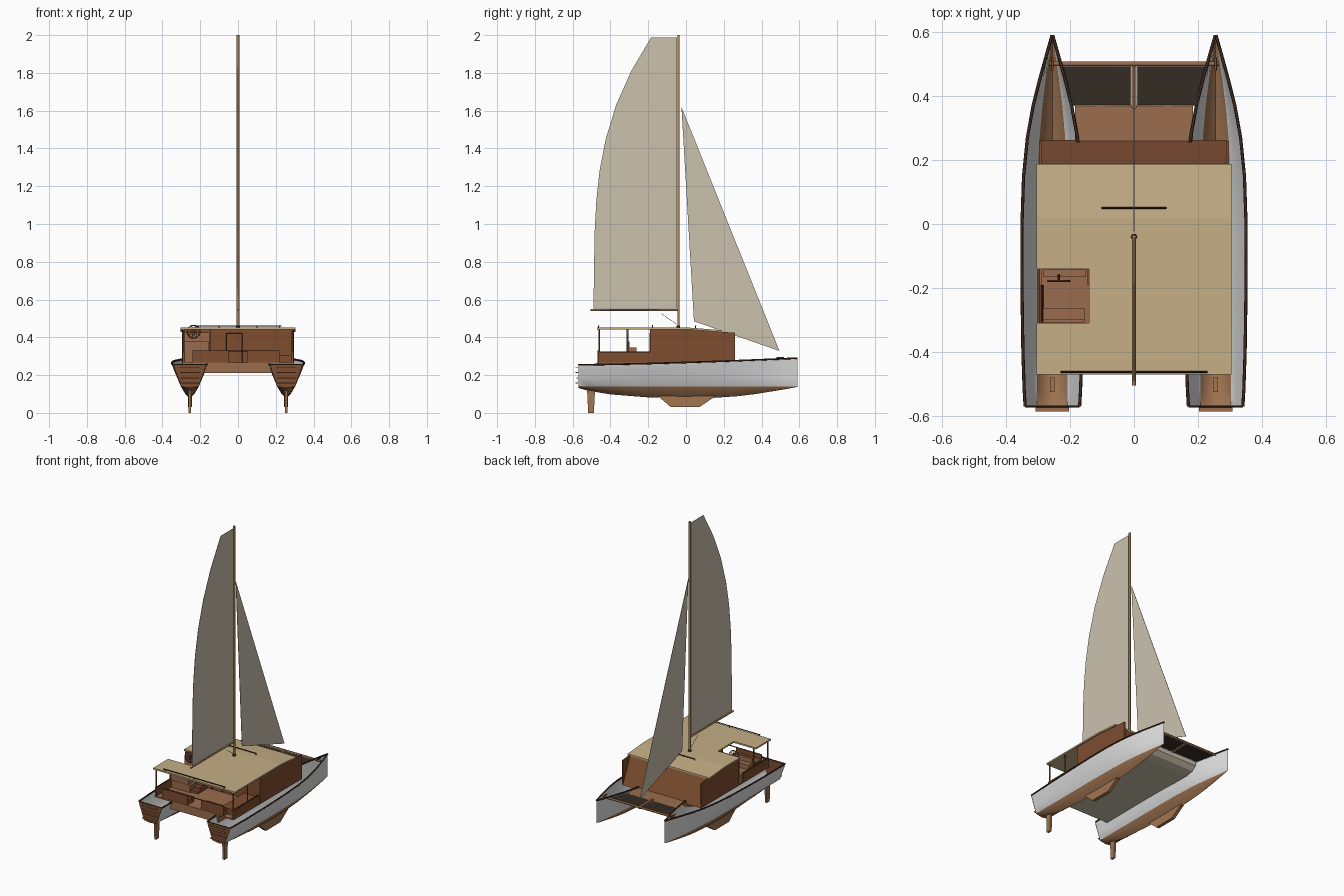
import bpy, bmesh, math
from mathutils import Vector

cube = bpy.data.objects.get("Cube")
if cube:
    bpy.data.objects.remove(cube)


def material(name, *rgb):
    m = bpy.data.materials.new(name)
    m.use_nodes = True
    m.diffuse_color = (*rgb, 1)
    m.node_tree.nodes["Principled BSDF"].inputs["Base Color"].default_value = (*rgb, 1)
    return m


WHITE = material("hull white", .76, .76, .76)
COPPER = material("bottom brown", .36, .18, .085)
WALL = material("red brown wood", .21, .075, .03)
DECK = material("deck brown", .32, .15, .075)
CREAM = material("roof cream", .56, .43, .24)
SPAR = material("spar tan", .40, .22, .08)
CANVAS = material("sail canvas", .60, .54, .42)
DARK = material("dark trim", .045, .022, .012)
NET = material("net dark", .035, .026, .017)


def add(name, verts, faces, *mats):
    me = bpy.data.meshes.new(name)
    me.from_pydata(verts, [], faces)
    for m in mats:
        me.materials.append(m)
    ob = bpy.data.objects.new(name, me)
    bpy.context.collection.objects.link(ob)
    return ob


def box(name, x, y, z, mat):
    """Box from (low, high) ranges."""
    v = [(a, b, c) for a in x for b in y for c in z]
    f = [(0, 1, 3, 2), (4, 6, 7, 5), (0, 4, 5, 1), (2, 3, 7, 6), (0, 2, 6, 4), (1, 5, 7, 3)]
    return add(name, v, f, mat)


def prism(name, pts, lo, hi, mat, axis="x"):
    """Extrude a 2D outline along x (points are y, z) or z (points are x, y)."""
    n = len(pts)
    put = (lambda p, d: (d, *p)) if axis == "x" else (lambda p, d: (*p, d))
    v = [put(p, d) for d in (lo, hi) for p in pts]
    f = [tuple(range(n)), tuple(range(n, 2 * n))]
    f += [(i, (i + 1) % n, n + (i + 1) % n, n + i) for i in range(n)]
    ob = add(name, v, f, mat)
    bm = bmesh.new()
    bm.from_mesh(ob.data)
    bmesh.ops.recalc_face_normals(bm, faces=bm.faces)
    bm.to_mesh(ob.data)
    bm.free()
    return ob


def tube(name, pts, r, mat, closed=False):
    cu = bpy.data.curves.new(name, "CURVE")
    cu.dimensions = "3D"
    cu.bevel_depth = r
    cu.bevel_resolution = 1
    cu.use_fill_caps = True
    s = cu.splines.new("POLY")
    s.points.add(len(pts) - 1)
    for p, q in zip(s.points, pts):
        p.co = (*q, 1)
    s.use_cyclic_u = closed
    cu.materials.append(mat)
    ob = bpy.data.objects.new(name, cu)
    bpy.context.collection.objects.link(ob)
    return ob


# Hull stations: y, half beam at the sheer, half beam at the waterline, bottom z
HX, WL = .255, .14
stations = [(-.57, .085, .047, .132), (-.52, .088, .048, .118), (-.4, .092, .048, .098),
            (-.2, .095, .048, .082), (0, .095, .048, .076), (.15, .09, .046, .08),
            (.27, .078, .04, .088), (.37, .06, .031, .1), (.45, .04, .021, .113),
            (.53, .018, .009, .126), (.59, .001, .001, .138)]


def sheer(y):
    return .255 + .035 * ((y + .57) / 1.16) ** 1.5


for side, label in ((1, "left"), (-1, "right")):
    cx = side * HX
    verts, faces = [], []
    for y, w, b, zb in stations:
        zs = sheer(y)
        half = [(w, zs), (w * .93, zs - .025), (b + (w - b) * .4, WL + .045), (b, WL),
                (b * .5, zb + (WL - zb) * .38)]
        ring = half + [(0, zb)] + [(-x, z) for x, z in reversed(half)]
        verts += [(cx + x, y, z) for x, z in ring]
    n = len(ring)
    for i in range(len(stations) - 1):
        for j in range(n - 1):
            a = i * n + j
            faces.append((a, a + 1, a + n + 1, a + n))
    hull = add(label + "_hull", verts, faces, WHITE, COPPER)
    for p in hull.data.polygons:
        p.material_index = int(p.center.z < WL)
    bpy.context.view_layer.objects.active = hull
    hull.select_set(True)
    bpy.ops.object.shade_smooth_by_angle(angle=math.radians(35))
    hull.select_set(False)
    # Planked transom with boarding steps
    add(label + "_transom", [(x, y - .002, z) for x, y, z in verts[:n]], [tuple(range(n))], WALL)
    for k in range(4):
        z = .155 + .028 * k
        box(label + "_transom_step", (cx - .052, cx + .052),
            (-.586 if k != 1 else -.58, -.572), (z, z + .005), DECK)
    # Rubbing strips along both sheer edges
    for s in (-1, 1):
        tube(label + "_sheer_strip", [(cx + s * w, y, sheer(y)) for y, w, b, zb in stations],
             .005, DARK)
    tube(label + "_transom_strip", [(cx - .085, -.57, .255), (cx + .085, -.57, .255)], .003, DARK)
    prism(label + "_keel", [(-.15, .09), (-.08, .03), (.07, .03), (.16, .09)],
          cx - .011, cx + .011, COPPER)
    prism(label + "_rudder", [(-.525, .15), (-.518, 0), (-.488, 0), (-.48, .15)],
          cx - .007, cx + .007, COPPER)
    tube(label + "_bow_cleat", [(cx, .48, .292), (cx, .52, .292)], .004, WALL)

# Bridge deck: brown above, pale underneath, with a rounded leading edge
bridge = prism("bridge_deck", [(-.47, .21), (.28, .21), (.335, .22), (.365, .245), (.37, .27),
                               (.25, .272), (-.47, .26)], -.185, .185, DECK)
bridge.data.materials.append(CANVAS)
for p in bridge.data.polygons:
    p.material_index = int(p.normal.z < -.1 or (p.normal.y > .5))
box("cabin_floor", (-.295, .295), (-.47, .26), (.258, .266), DECK)

# Cabin walls
side_wall = [(.26, .262), (.26, .424), (.02, .443)]
prism("left_cabin_wall", side_wall + [(-.19, .443), (-.19, .262)], .287, .297, WALL)
prism("right_cabin_wall", side_wall + [(-.14, .443), (-.14, .262)], -.297, -.287, WALL)
prism("cabin_front", [(.262, .265), (.185, .43), (.175, .43), (.25, .265)], -.29, .29, WALL)
box("cabin_aft_wall", (-.14, .29), (-.19, -.18), (.262, .443), WALL)
box("helm_return_wall", (-.145, -.135), (-.19, -.14), (.262, .443), WALL)
box("helm_front_wall", (-.29, -.14), (-.14, -.13), (.262, .443), WALL)
for x in (-.06, .02):
    tube("door_frame", [(x, -.192, .266), (x, -.192, .42)], .0025, DARK)
tube("door_head", [(-.06, -.192, .42), (.02, -.192, .42)], .0025, DARK)

# Roof with an opening over the helm, then its sloping front
prism("roof", [(-.305, -.47), (.305, -.47), (.305, .02), (-.305, .02), (-.305, -.14),
               (-.14, -.14), (-.14, -.31), (-.305, -.31)], .441, .451, CREAM, "z")
prism("roof_front", [(.02, .441), (.02, .451), (.187, .438), (.187, .428)], -.305, .305, CREAM)
tube("roof_front_rail", [(-.1, .05, .459), (.1, .05, .459)], .003, DARK)
tube("roof_aft_rail", [(-.23, -.462, .461), (.23, -.462, .461)], .003, DARK)
for x in (-.22, 0, .22):
    tube("rail_foot", [(x, -.462, .448), (x, -.462, .461)], .003, DARK)
for x in (-.1, .1):
    tube("rail_foot", [(x, .05, .447), (x, .05, .459)], .003, DARK)

# Cockpit: posts, coamings, benches
for x in (-.288, .288):
    for y in (-.46, -.31):
        tube("awning_post", [(x, y, .26), (x, y, .443)], .005, WALL)
    box("cockpit_coaming", (x - .007, x + .007), (-.465, -.19), (.26, .32), WALL)
    tube("cockpit_rail", [(x, -.46, .322), (x, -.19, .322)], .003, DARK)
box("cockpit_side_bench", (.18, .28), (-.43, -.19), (.262, .305), WALL)
for x in ((-.24, -.05), (.05, .22)):
    box("aft_bench", x, (-.465, -.4), (.262, .3), WALL)
    box("aft_bench_back", x, (-.468, -.46), (.262, .328), WALL)
tube("aft_rail", [(-.24, -.465, .328), (.22, -.465, .328)], .003, DARK)

# Raised helm station with stairs, seat and wheel
box("helm_platform", (-.29, -.14), (-.31, -.14), (.264, .315), DECK)
box("helm_seat", (-.285, -.155), (-.308, -.262), (.315, .345), DECK)
box("helm_seat_back", (-.285, -.155), (-.308, -.298), (.345, .378), DECK)
box("helm_console", (-.285, -.15), (-.165, -.142), (.315, .425), DECK)
for k in range(3):
    box("helm_stair", (-.14, -.09), (-.3 + .03 * k, -.2), (.264 + .017 * k, .281 + .017 * k), WALL)
wheel = Vector((-.235, -.178, .43))
rim = [wheel + Vector((math.cos(a) * .034, 0, math.sin(a) * .034))
       for a in (math.tau * i / 20 for i in range(20))]
tube("helm_wheel_rim", rim, .003, WALL, True)
for i in range(0, 10, 2):
    tube("helm_wheel_spoke", [rim[i], rim[i + 10]], .0018, WALL)
tube("helm_wheel_axle", [wheel, wheel + Vector((0, .02, 0))], .004, DARK)

# Forward beams and nets
tube("bow_crossbeam", [(-.265, .5, .28), (.265, .5, .28)], .007, DECK)
box("centre_beam", (-.008, .008), (.36, .5), (.268, .282), DECK)
for s in (-1, 1):
    corners = [(s * .011, .37, .272), (s * .19, .37, .272), (s * .222, .493, .276),
               (s * .011, .493, .276)]
    add("bow_net", corners, [(0, 1, 2, 3)], NET)
    tube("net_lacing", corners, .0016, WHITE, True)

# Mast, boom and sheet
tube("mast", [(0, -.04, .445), (0, -.04, 2)], .007, SPAR)
tube("mast_foot", [(0, -.04, .449), (0, -.04, .462)], .011, DARK)
tube("boom", [(0, -.505, .545), (0, -.04, .545)], .0055, SPAR)
tube("main_sheet", [(0, -.13, .525), (0, -.05, .47)], .0012, DARK)

# Sails
prism("main_sail", [(-.048, .553), (-.49, .553), (-.484, .95), (-.475, 1.12), (-.458, 1.28),
                    (-.425, 1.45), (-.37, 1.63), (-.29, 1.81), (-.185, 1.988), (-.048, 1.988)],
      -.001, .001, CANVAS)
prism("head_sail", [(-.024, 1.62), (.042, .485), (.495, .328)], -.001, .001, CANVAS)
